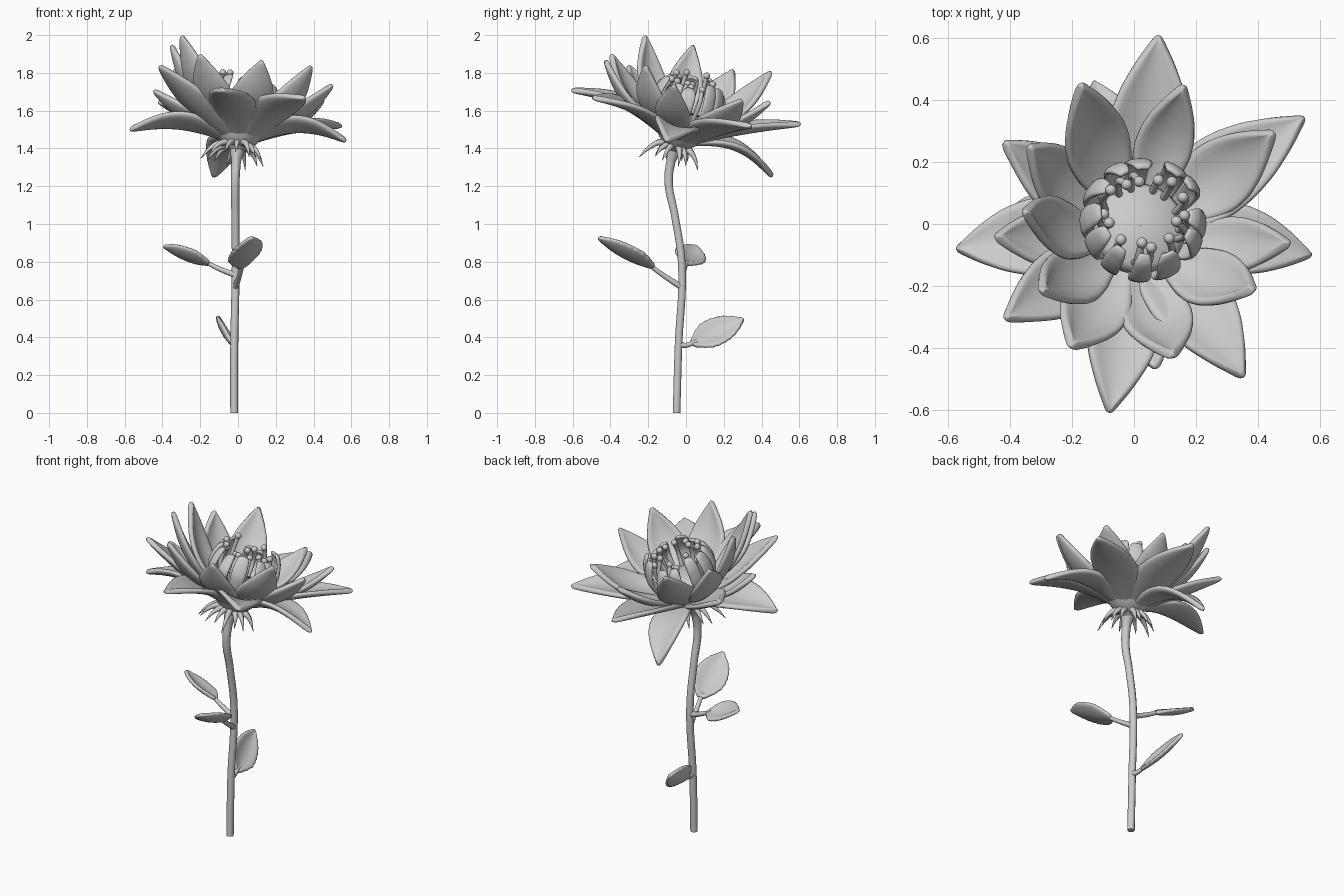
import bpy, math, random
from mathutils import Vector as V

if "Cube" in bpy.data.objects:
    bpy.data.objects.remove(bpy.data.objects["Cube"])

random.seed(4)
HEAD = V((0, -0.05, 1.43))                 # base of the flower head
AXIS = V((0.13, 0.28, 0.95)).normalized()  # the head leans back and right
SIDE = V((1, 0, 0)).cross(AXIS).normalized()
FWD = AXIS.cross(SIDE).normalized()


def local(angle, radius, height):
    """Point around the flower axis."""
    return HEAD + (SIDE * math.cos(angle) + FWD * math.sin(angle)) * radius + AXIS * height


def sample(keys, t):
    f = min(max(t, 0), 1) * (len(keys) - 1)
    i = min(int(f), len(keys) - 2)
    return keys[i] + (keys[i + 1] - keys[i]) * (f - i)


def mesh_object(name, verts, faces):
    me = bpy.data.meshes.new(name)
    me.from_pydata(verts, [], faces)
    me.update()
    me.polygons.foreach_set("use_smooth", [True] * len(me.polygons))
    ob = bpy.data.objects.new(name, me)
    bpy.context.collection.objects.link(ob)
    return ob


def blade(name, path, up, width, widths, cup, thick, rows=14, cols=6, teeth=0):
    """Curved sheet along a path function: used for petals, florets and leaves."""
    verts, faces = [], []
    for i in range(rows + 1):
        t = i / rows
        tan = (path(min(t + .02, 1)) - path(max(t - .02, 0))).normalized()
        lat = tan.cross(up).normalized()
        nor = lat.cross(tan)
        w = width / 2 * sample(widths, t)
        for j in range(cols + 1):
            u = 2 * j / cols - 1
            edge = 1 + teeth if i % 2 and j in (0, cols) else 1
            verts.append(path(t) + lat * (u * w * edge) + nor * (cup * u * u * w))
    for i in range(rows):
        for j in range(cols):
            a = i * (cols + 1) + j
            faces.append((a, a + 1, a + cols + 2, a + cols + 1))
    ob = mesh_object(name, verts, faces)
    so = ob.modifiers.new("thickness", 'SOLIDIFY')
    so.thickness, so.offset = thick, 0
    sub = ob.modifiers.new("smooth", 'SUBSURF')
    sub.levels = sub.render_levels = 1
    return ob


def tube(name, pts, radii, depth):
    """Round tube through points, with a radius factor at each."""
    cu = bpy.data.curves.new(name, 'CURVE')
    cu.dimensions = '3D'
    cu.bevel_depth, cu.bevel_resolution = depth, 3
    cu.resolution_u, cu.use_fill_caps = 8, True
    sp = cu.splines.new('BEZIER')
    sp.bezier_points.add(len(pts) - 1)
    for p, co, r in zip(sp.bezier_points, pts, radii):
        p.co, p.radius = co, r
        p.handle_left_type = p.handle_right_type = 'AUTO'
    ob = bpy.data.objects.new(name, cu)
    bpy.context.collection.objects.link(ob)
    bpy.ops.object.select_all(action='DESELECT')
    bpy.context.view_layer.objects.active = ob
    ob.select_set(True)
    bpy.ops.object.convert(target='MESH')
    return bpy.context.object


def arc(a, b, up, bow):
    """Path from a to b bulging by bow towards up."""
    chord = b - a
    n = (up - chord * (up.dot(chord) / chord.length_squared)).normalized()
    return lambda t: a + chord * t + n * (bow * math.sin(math.pi * t))


# stem
tube("stem", [(-.02, -.05, 0), (-.02, -.04, .35), (-.012, -.022, .78), (-.014, -.06, 1.05),
              (-.015, -.092, 1.22), (-.01, -.08, 1.33), HEAD - AXIS * .02],
     [1, 1, 1, 1, 1.1, 1.2, 2], .021)

# receptacle: turned cup under the petals with a flat floor inside the core
prof = [(.02, -.06), (.05, -.03), (.10, .01), (.14, .07), (.15, .13), (.13, .16), (.001, .16)]
N = 32
rv = [local(2 * math.pi * k / N, r, h) for r, h in prof for k in range(N)]
rf = [(i * N + k, i * N + (k + 1) % N, (i + 1) * N + (k + 1) % N, (i + 1) * N + k)
      for i in range(len(prof) - 1) for k in range(N)]
mesh_object("receptacle", rv, rf)

# petals: tip x, y, z, width, bow
PETAL = [.35, .62, .88, 1, .95, .76, .44, .03]
outer = [(-.575, -.08, 1.50, .27, .05), (-.08, -.61, 1.71, .26, .05), (.355, -.495, 1.67, .27, .04),
         (.575, -.10, 1.44, .25, .07), (.55, .345, 1.52, .27, .02), (.08, .61, 1.53, .28, .01),
         (-.13, .46, 1.25, .22, .07), (-.42, .265, 1.65, .24, -.01), (-.415, -.305, 1.84, .24, -.02)]
inner = [(-.17, .45, 1.81, .23, -.05), (.16, .445, 1.65, .19, -.04), (.45, .295, 1.66, .24, -.05),
         (.50, -.06, 1.74, .20, -.05), (.385, -.21, 1.84, .22, -.06), (.125, -.425, 1.87, .24, -.06),
         (-.20, -.395, 1.90, .23, -.05), (-.295, -.215, 2.0, .21, -.05), (-.35, .04, 1.95, .21, -.05),
         (-.445, -.04, 1.71, .20, -.04), (-.335, .25, 1.82, .23, -.05)]
for label, ring, r0, h0 in (("outer_petal", outer, .05, .01), ("inner_petal", inner, .11, .06)):
    for x, y, z, w, bow in ring:
        tip = V((x, y, z))
        d = tip - HEAD
        rad = (d - AXIS * d.dot(AXIS)).normalized()
        blade(label, arc(HEAD + rad * r0 + AXIS * h0, tip, AXIS, bow), AXIS, w, PETAL, .3, .03)

# core: ring of narrow florets curling inwards
for k in range(12):
    a = 2 * math.pi * k / 12 + random.uniform(-.1, .1)
    top = random.uniform(.31, .37)
    keys = [local(a, .13, .08), local(a, .18, .15), local(a, .20, .22), local(a, .19, top - .06),
            local(a, .17, top - .015), local(a, random.uniform(.13, .155), top)]
    blade("core_floret", lambda t: sample(keys, t), local(a, -1, 0) - HEAD,
          random.uniform(.065, .09), [.7, .9, 1, 1, .85, .5], .2, .018, rows=10, cols=4)

# stamens with rounded tips
for k in range(14):
    a = 2 * math.pi * (k + .5) / 14 + random.uniform(-.12, .12)
    r, h = random.uniform(.09, .14), random.uniform(.30, .375)
    tube("stamen", [local(a, .12, .14), local(a, .145, .25), local(a, r, h)], [1, 1, 1], .012)
    bpy.ops.mesh.primitive_uv_sphere_add(segments=12, ring_count=8, radius=.018, location=local(a, r, h))
    bpy.context.object.name = "stamen_tip"
    bpy.ops.object.shade_smooth()

# sepals: drooping spikes under the head
for k in range(14):
    a = 2 * math.pi * k / 14 + random.uniform(-.12, .12)
    s = random.uniform(.8, 1.1)
    tube("sepal", [local(a, .03, -.01), local(a, .09 * s, -.02), local(a, .13 * s, -.05 * s),
                   local(a, .17 * s, -.11 * s)], [1.2, 1.2, .8, .1], .014)

# leaves: stalk start, blade start, tip, facing, width
LEAF = [.2, .65, .95, 1, .95, .8, .5, .05]
for s, b, tip, up, w in (
        ((-.012, -.03, .67), (.02, -.17, .77), (.07, -.465, .93), (-.5, .6, 1.1), .18),
        ((-.012, -.025, .73), (-.15, .0, .79), (-.395, .05, .885), (.4, .4, 1), .16),
        ((-.018, -.035, .36), (-.03, .03, .365), (-.10, .305, .50), (.9, -.1, .55), .16)):
    s, b, tip, up = V(s), V(b), V(tip), V(up)
    tube("leaf_stalk", [s, (s + b) / 2 - V((0, 0, .005)), b + (tip - b) * .1], [1.2, 1, .8], .014)
    blade("leaf", arc(b, tip, up, -.015), up, w, LEAF, .3, .022, rows=18, teeth=.18)
